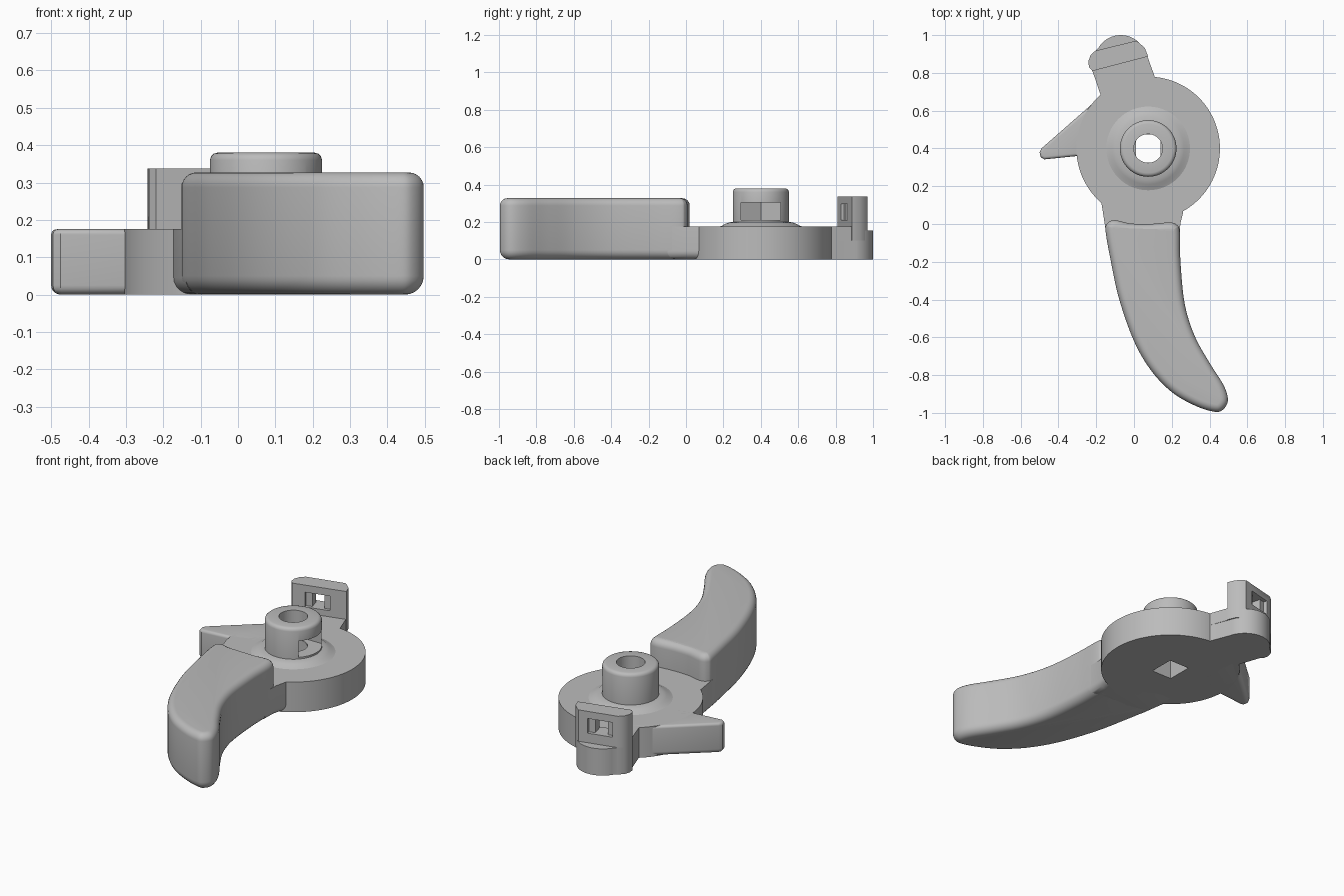
import bpy, bmesh, math
from mathutils import Vector, Matrix

old = bpy.data.objects.get("Cube")
if old:
    bpy.data.objects.remove(old, do_unlink=True)

grey = bpy.data.materials.new("plain grey")
grey.use_nodes = True
grey.diffuse_color = (0.5, 0.5, 0.5, 1)
grey.node_tree.nodes["Principled BSDF"].inputs["Base Color"].default_value = (0.5, 0.5, 0.5, 1)

HUB = Vector((0.075, 0.4))   # axis of disc and hub
DECK = 0.175                 # height of the flat plate


def finish(name, bm):
    bmesh.ops.recalc_face_normals(bm, faces=bm.faces)
    mesh = bpy.data.meshes.new(name)
    bm.to_mesh(mesh)
    bm.free()
    obj = bpy.data.objects.new(name, mesh)
    bpy.context.collection.objects.link(obj)
    mesh.materials.append(grey)
    return obj


def arc(center, r, a0, a1, n):
    return [(center[0] + r * math.cos(math.radians(a0 + (a1 - a0) * i / n)),
             center[1] + r * math.sin(math.radians(a0 + (a1 - a0) * i / n))) for i in range(n + 1)]


def smooth_loop(pts, steps=6):
    """Closed Catmull-Rom curve through the points."""
    p = [Vector(q) for q in pts]
    out = []
    for i in range(len(p)):
        a, b, c, d = (p[(i + k) % len(p)] for k in (-1, 0, 1, 2))
        for s in range(steps):
            t = s / steps
            out.append(0.5 * (2 * b + (c - a) * t + (2 * a - 5 * b + 4 * c - d) * t * t
                              + (3 * b - a - 3 * c + d) * t ** 3))
    return out


def inset(pts, dist):
    """Move a counter-clockwise outline inward."""
    out = []
    for i, p in enumerate(pts):
        e0 = (p - pts[i - 1]).normalized()
        e1 = (pts[(i + 1) % len(pts)] - p).normalized()
        n0, n1 = Vector((-e0.y, e0.x)), Vector((-e1.y, e1.x))
        out.append(p + (n0 + n1) * dist / max(1 + n0.dot(n1), 0.4))
    return out


def prism(name, pts, z0, z1, low=0, high=0, steps=6):
    """Extruded outline with rounded lower and upper rims."""
    pts = [Vector(p) for p in pts]
    quarter = [math.pi / 2 * i / steps for i in range(steps + 1)]
    layers = [(low * (1 - math.sin(a)), z0 + low * (1 - math.cos(a))) for a in quarter] if low else [(0, z0)]
    layers += [(high * (1 - math.cos(a)), z1 - high * (1 - math.sin(a))) for a in quarter] if high else [(0, z1)]
    bm = bmesh.new()
    rings = [[bm.verts.new((p.x, p.y, z)) for p in inset(pts, d)] for d, z in layers]
    for r0, r1 in zip(rings, rings[1:]):
        for i in range(len(pts)):
            j = (i + 1) % len(pts)
            bm.faces.new((r0[i], r0[j], r1[j], r1[i]))
    bm.faces.new(rings[0][::-1])
    bm.faces.new(rings[-1])
    return finish(name, bm)


def lathe(name, profile, n=64):
    bm = bmesh.new()
    vs = [bm.verts.new((HUB.x + r, HUB.y, z)) for r, z in profile]
    es = [bm.edges.new(pair) for pair in zip(vs, vs[1:])]
    bmesh.ops.spin(bm, geom=vs + es, cent=(HUB.x, HUB.y, 0), axis=(0, 0, 1),
                   angle=math.tau, steps=n)
    bmesh.ops.remove_doubles(bm, verts=bm.verts, dist=1e-5)
    return finish(name, bm)


def box(center, size, angle=0):
    bm = bmesh.new()
    bmesh.ops.create_cube(bm, size=1, matrix=Matrix.Translation(center)
                          @ Matrix.Rotation(angle, 4, 'Z') @ Matrix.Diagonal((*size, 1)))
    return finish("cutter", bm)


def cut(obj, cutters):
    for c in cutters:
        c.hide_render = True
        mod = obj.modifiers.new("cut", 'BOOLEAN')
        mod.operation, mod.solver, mod.object = 'DIFFERENCE', 'EXACT', c
    bpy.context.view_layer.update()
    graph = bpy.context.evaluated_depsgraph_get()
    mesh = bpy.data.meshes.new_from_object(obj.evaluated_get(graph))
    obj.modifiers.clear()
    obj.data = mesh
    for c in cutters:
        bpy.data.objects.remove(c, do_unlink=True)


parts = []

# Round plate with a square shaft hole
disc = prism("disc", arc(HUB, 0.38, 0, 357, 119), 0, DECK)
cut(disc, [box((HUB.x, HUB.y, 0.1), (0.13, 0.15, 0.5))])

# Hub with flared foot, bore and a side-loading nut pocket
hub = lathe("hub", [(0, 0.1), (0.23, 0.1), (0.23, 0.172), (0.205, 0.181), (0.19, 0.19), (0.17, 0.197),
                    (0.15, 0.2), (0.15, 0.36), (0.147, 0.37), (0.14, 0.377), (0.13, 0.38), (0, 0.38)])
cut(hub, [box((HUB.x, HUB.y, 0.1), (0.13, 0.15, 0.2)),
          prism("cutter", arc(HUB, 0.076, 0, 350, 35), 0.195, 0.5),
          prism("cutter", arc(HUB, 0.121, 60, 300, 4)
                + [(HUB.x + 0.3, HUB.y - 0.105), (HUB.x + 0.3, HUB.y + 0.105)], 0.21, 0.305)])
parts += [disc, hub]

# Curved lever with rounded rims
lever = [(-0.15, -0.04), (-0.122, -0.2), (-0.078, -0.4), (0, -0.62), (0.09, -0.775), (0.2, -0.89),
         (0.32, -0.96), (0.42, -0.993), (0.468, -0.985), (0.497, -0.935), (0.475, -0.855), (0.4, -0.735),
         (0.32, -0.59), (0.268, -0.42), (0.246, -0.2), (0.242, -0.04), (0.225, -0.003), (0.185, 0.008),
         (0.08, 0), (-0.02, 0.003), (-0.1, 0.02), (-0.14, 0.005)]
parts.append(prism("lever", smooth_loop(lever), 0, 0.327, 0.05, 0.04))

# Low neck joining lever and disc
neck = [(-0.172, 0.2), (-0.172, 0.11), (-0.155, 0), (-0.14, -0.1), (0.243, -0.1),
        (0.245, 0), (0.26, 0.06), (0.26, 0.2)]
parts.append(prism("neck", neck, 0, DECK, low=0.045))

# Pointed side arm with a blunt tip
pointer = [(-0.1, 0.4), (-0.1, 0.7), (-0.165, 0.685), (-0.49, 0.4), (-0.5, 0.38), (-0.495, 0.355),
           (-0.475, 0.342), (-0.3, 0.36)]
parts.append(prism("pointer_arm", pointer, 0, DECK, 0.025, 0.015))

# Rear lug, its raised step and the upright plate
left_end = [(-0.205, 0.917), (-0.23, 0.895), (-0.242, 0.86), (-0.238, 0.83), (-0.22, 0.81)]
rear_arc = arc((-0.07, 0.862), 0.138, 15, 150, 24)
parts.append(prism("rear_lug", [(0.02, 0.65), (0.115, 0.765)] + rear_arc + left_end
                   + [(-0.165, 0.65)], 0, 0.155))
parts.append(prism("lug_step", [(0.02, 0.65), (0.115, 0.765), (0.07, 0.89), (-0.22, 0.81),
                                (-0.165, 0.65)], 0.1, DECK))
plate = prism("upright_plate", [(0.075, 0.887), (0.058, 0.93), (0.03, 0.957), (0.01, 0.97)] + left_end, 0.1, 0.337)
tilt = math.atan2(0.077, 0.295)
mid = Vector((-0.095, 0.892, 0.253))
normal = Vector((-math.sin(tilt), math.cos(tilt), 0))
cut(plate, [box(mid, (0.07, 0.3, 0.085), tilt)]
    + [box(mid + normal * d, (0.14, 0.05, 0.085), tilt) for d in (-0.055, 0.055)])
parts.append(plate)

# Smooth shading that keeps hard edges
bpy.ops.object.select_all(action='DESELECT')
for p in parts:
    p.select_set(True)
bpy.context.view_layer.objects.active = parts[0]
bpy.ops.object.shade_smooth_by_angle(angle=math.radians(32))
